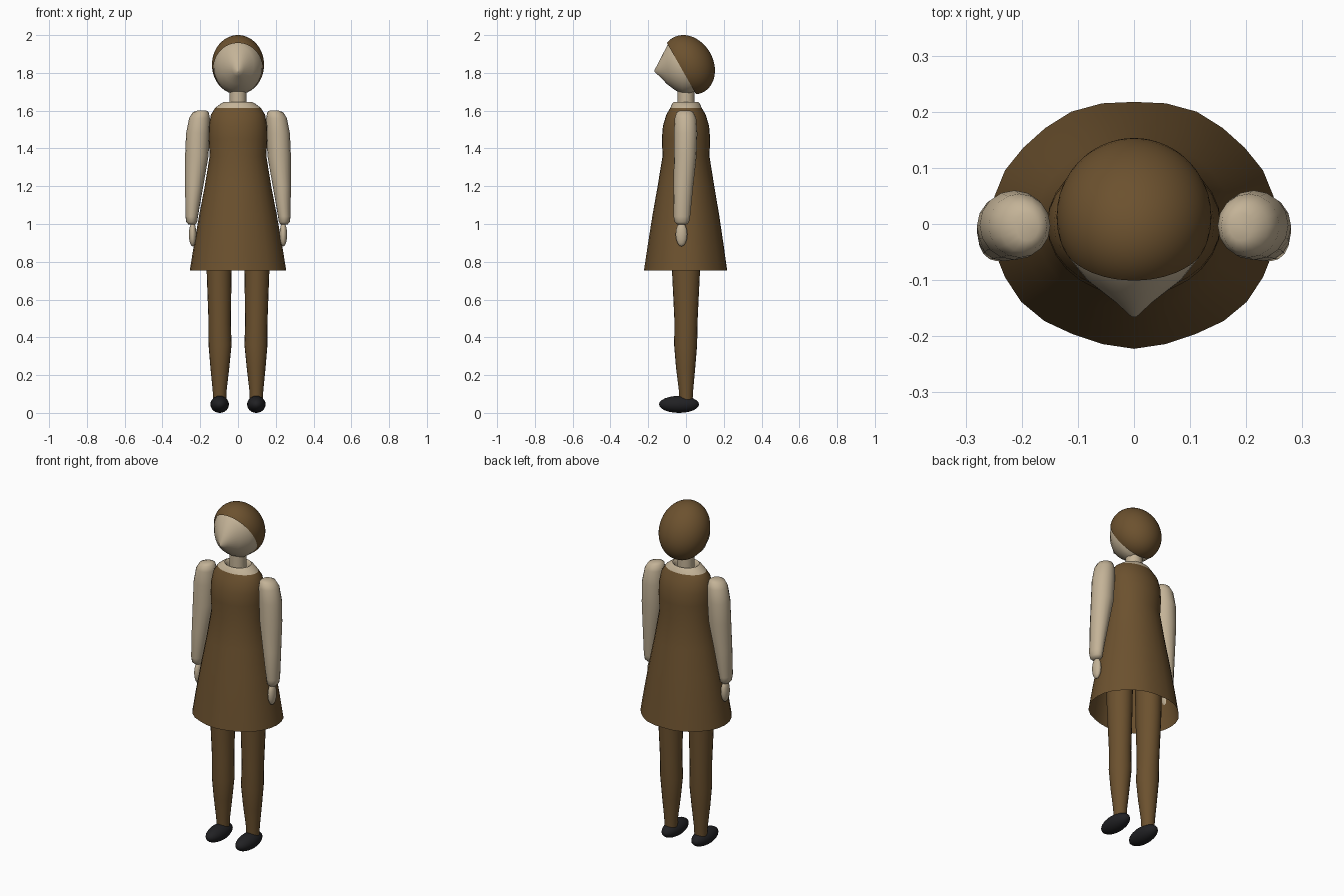
import bpy, bmesh, math
from mathutils import Matrix, Vector

cube = bpy.data.objects.get("Cube")
if cube:
    bpy.data.objects.remove(cube, do_unlink=True)


def make_material(name, rgb):
    m = bpy.data.materials.new(name)
    m.use_nodes = True
    m.diffuse_color = (*rgb, 1)
    m.node_tree.nodes["Principled BSDF"].inputs["Base Color"].default_value = (*rgb, 1)
    return m


BROWN = make_material("warm brown", (0.15, 0.083, 0.028))
SKIN = make_material("pale skin", (0.55, 0.45, 0.31))
BLACK = make_material("shoe black", (0.015, 0.015, 0.017))


def finish(name, bm, *mats):
    """Turn a bmesh into a smooth shaded object."""
    bmesh.ops.recalc_face_normals(bm, faces=bm.faces)
    mesh = bpy.data.meshes.new(name)
    bm.to_mesh(mesh)
    bm.free()
    for m in mats:
        mesh.materials.append(m)
    ob = bpy.data.objects.new(name, mesh)
    bpy.context.collection.objects.link(ob)
    bpy.ops.object.select_all(action="DESELECT")
    ob.select_set(True)
    bpy.context.view_layer.objects.active = ob
    bpy.ops.object.shade_smooth_by_angle(angle=math.radians(50))
    return ob


def loft(rings, sides, axis="z", caps=True):
    """Join ellipse rings (t, centre a, centre b, radius a, radius b) along an axis."""
    bm = bmesh.new()
    loops = []
    for t, ca, cb, ra, rb in rings:
        loop = []
        for i in range(sides):
            ang = math.tau * i / sides
            a, b = ca + ra * math.cos(ang), cb + rb * math.sin(ang)
            loop.append(bm.verts.new((a, b, t) if axis == "z" else (a, t, b)))
        loops.append(loop)
    for low, high in zip(loops, loops[1:]):
        for i in range(sides):
            j = (i + 1) % sides
            bm.faces.new((low[i], low[j], high[j], high[i]))
    if caps:
        bm.faces.new(loops[0])
        bm.faces.new(loops[-1])
    return bm


def ellipsoid(centre, radii, segments, tilt=0):
    bm = bmesh.new()
    mat = (Matrix.Translation(centre) @ Matrix.Rotation(tilt, 4, "X")
           @ Matrix.Diagonal((*radii, 1)))
    bmesh.ops.create_uvsphere(bm, u_segments=segments, v_segments=segments // 2,
                              radius=1, matrix=mat)
    return bm


# Dress, open at hem and neck, with a bare neckline above the bodice
dress = loft([
    (0.755, 0, 0, 0.255, 0.22),
    (0.88, 0, 0, 0.235, 0.202),
    (1.05, 0, 0, 0.205, 0.176),
    (1.2, 0, 0, 0.176, 0.15),
    (1.36, 0, 0, 0.15, 0.124),
    (1.45, 0, 0, 0.155, 0.128),
    (1.52, 0, 0, 0.154, 0.122),
    (1.58, 0, 0, 0.143, 0.104),
    (1.615, 0, 0, 0.12, 0.083),
    (1.638, 0, 0, 0.09, 0.073),
    (1.645, 0, 0, 0.075, 0.065),
    (1.635, 0, 0, 0.063, 0.056),
    (1.6, 0, 0, 0.06, 0.053)], 28, caps=False)
# Soft ripple at the hem
for v in dress.verts:
    if v.co.z < 1.3:
        k = (1.3 - v.co.z) * 0.02
        s = 1 + k * math.sin(7 * math.atan2(v.co.y, v.co.x))
        v.co.x *= s if abs(v.co.x) < 0.2 else 1
        v.co.y *= s
for f in dress.faces:
    f.material_index = int(f.calc_center_median().z > 1.62 or
                           math.hypot(*f.calc_center_median().xy) < 0.07)
finish("dress", dress, BROWN, SKIN)

# Neck and face, the face drawn out to a point at the nose
finish("neck", loft([(1.56, 0, 0, 0.045, 0.045), (1.74, 0, 0, 0.045, 0.045)], 24), SKIN)
finish("face", loft([
    (-0.166, 0, 1.81, 0.004, 0.006),
    (-0.14, 0, 1.824, 0.032, 0.042),
    (-0.10, 0, 1.842, 0.084, 0.102),
    (-0.06, 0, 1.842, 0.116, 0.132),
    (-0.02, 0, 1.836, 0.129, 0.148),
    (0.02, 0, 1.833, 0.13, 0.148),
    (0.06, 0, 1.835, 0.115, 0.125),
    (0.1, 0, 1.84, 0.07, 0.08)], 32, axis="y"), SKIN)

# Hair cap, sliced along a sloping hairline
hair = ellipsoid((0, 0.013, 1.843), (0.138, 0.131, 0.165), 48, math.radians(30))
bmesh.ops.bisect_plane(hair, geom=hair.verts[:] + hair.edges[:] + hair.faces[:],
                       plane_co=Vector((0, -0.1, 1.957)),
                       plane_no=Vector((0, -0.25, -0.142)), clear_outer=True)
finish("hair", hair, BROWN)

# Paired limbs
for side, s in (("left", 1), ("right", -1)):
    arm = [
        (1.602, 0.19, -0.005, 0.02, 0.025),
        (1.592, 0.197, -0.005, 0.042, 0.045),
        (1.56, 0.204, -0.003, 0.055, 0.057),
        (1.48, 0.213, -0.002, 0.062, 0.062),
        (1.36, 0.218, -0.004, 0.062, 0.06),
        (1.2, 0.232, -0.014, 0.048, 0.052),
        (1.04, 0.245, -0.022, 0.033, 0.044),
        (1.01, 0.245, -0.022, 0.029, 0.038),
        (0.997, 0.244, -0.022, 0.018, 0.024)]
    finish(side + "_arm", loft([(z, s * x, y, a, b) for z, x, y, a, b in arm], 16), SKIN)
    finish(side + "_hand", ellipsoid((s * 0.24, -0.024, 0.945), (0.02, 0.031, 0.064), 16), SKIN)
    leg = [
        (0.05, 0.097, 0, 0.034, 0.034),
        (0.12, 0.097, 0, 0.037, 0.038),
        (0.24, 0.096, -0.002, 0.05, 0.051),
        (0.36, 0.095, -0.002, 0.061, 0.061),
        (0.48, 0.097, 0, 0.059, 0.061),
        (0.75, 0.1, 0, 0.066, 0.074),
        (0.95, 0.1, 0, 0.068, 0.078)]
    finish(side + "_leg", loft([(z, s * x, y, a, b) for z, x, y, a, b in leg], 20), BROWN)
    finish(side + "_shoe", ellipsoid((s * 0.097, -0.037, 0.045), (0.049, 0.106, 0.045), 24), BLACK)
